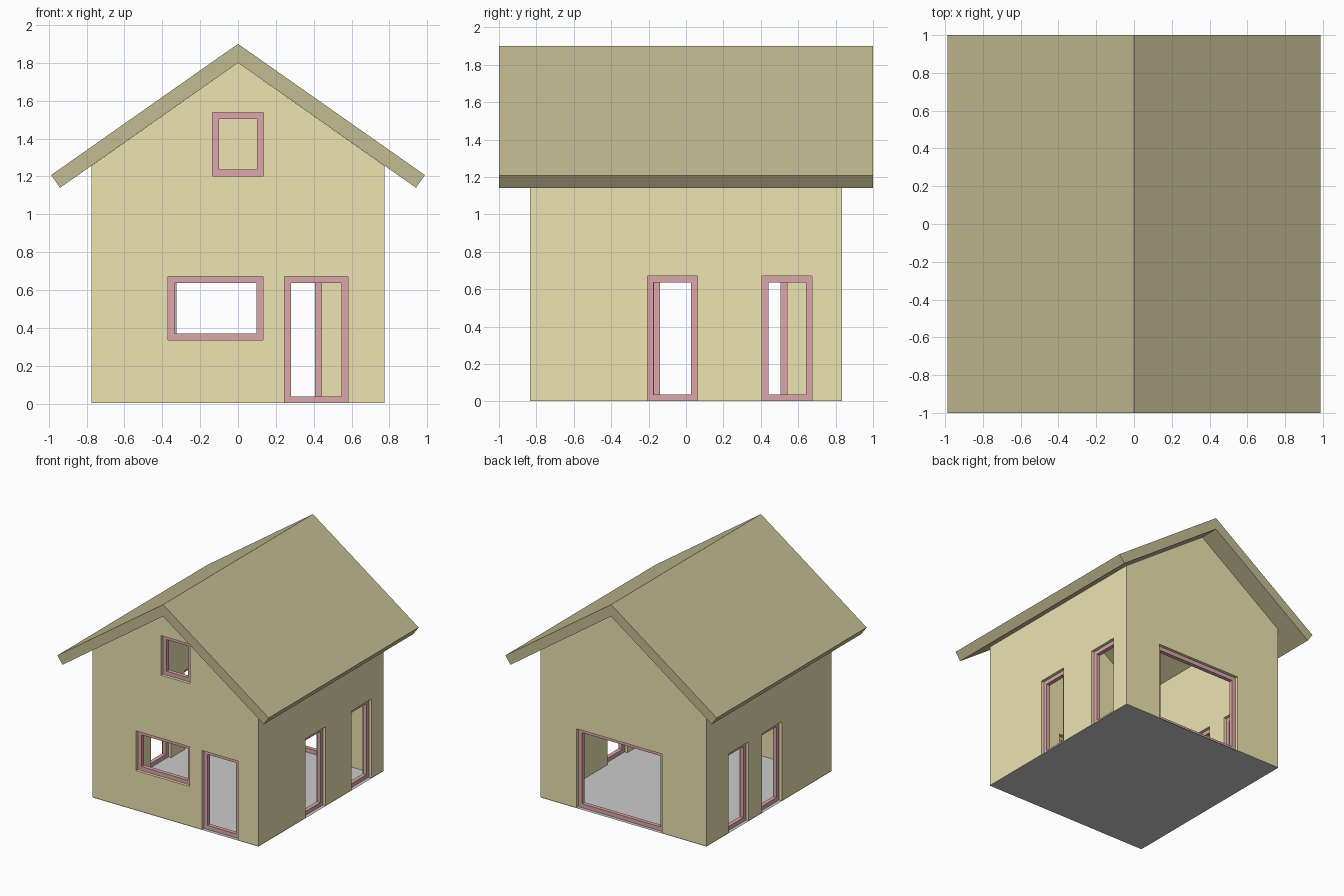
import bpy, bmesh

if "Cube" in bpy.data.objects:
    bpy.data.objects.remove(bpy.data.objects["Cube"])

W, D, T = 0.775, 0.833, 0.083        # wall half width, half depth, thickness
BAR, RECESS, DEEP = 0.034, 0.025, 0.033   # window frame width, setback, depth
Z0 = 0.003


def material(name, rgb):
    m = bpy.data.materials.new(name)
    m.diffuse_color = (*rgb, 1)
    m.use_nodes = True
    m.node_tree.nodes["Principled BSDF"].inputs["Base Color"].default_value = m.diffuse_color
    return m


wall_mat = material("wall_yellow", (0.85, 0.77, 0.44))
roof_mat = material("roof_olive", (0.55, 0.5, 0.29))
frame_mat = material("frame_red", (0.72, 0.39, 0.4))


def finish(name, bm, mat=None):
    bmesh.ops.recalc_face_normals(bm, faces=bm.faces)
    me = bpy.data.meshes.new(name)
    bm.to_mesh(me)
    bm.free()
    ob = bpy.data.objects.new(name, me)
    bpy.context.collection.objects.link(ob)
    if mat:
        me.materials.append(mat)
    return ob


def prism(name, profile, half, mat):
    """Extrude an x-z outline from -half to +half along y."""
    bm = bmesh.new()
    f = bm.faces.new([bm.verts.new((x, -half, z)) for x, z in profile])
    ext = bmesh.ops.extrude_face_region(bm, geom=[f])["geom"]
    vs = [v for v in ext if isinstance(v, bmesh.types.BMVert)]
    bmesh.ops.translate(bm, vec=(0, 2 * half, 0), verts=vs)
    return finish(name, bm, mat)


def add_box(bm, lo, hi):
    vs = bmesh.ops.create_cube(bm, size=1)["verts"]
    for v in vs:
        v.co = [(a + b) / 2 + c * abs(b - a) for a, b, c in zip(lo, hi, v.co)]


def oriented(bm, side, a0, a1, d0, d1, z0, z1):
    """Box on one wall: a = along the wall, d = depth inward from its face."""
    if side in ("front", "back"):
        s = -1 if side == "front" else 1
        add_box(bm, (a0, s * (D - d0), z0), (a1, s * (D - d1), z1))
    else:
        s = -1 if side == "left" else 1
        add_box(bm, (s * (W - d0), a0, z0), (s * (W - d1), a1, z1))


def cut(ob, cutter):
    mod = ob.modifiers.new("cut", "BOOLEAN")
    mod.operation, mod.solver, mod.object = "DIFFERENCE", "EXACT", cutter
    cutter.hide_render = True
    bpy.context.view_layer.objects.active = ob
    bpy.ops.object.modifier_apply(modifier=mod.name)
    bpy.data.objects.remove(cutter)


# Openings: name, wall, start, end, bottom, top
openings = [
    ("front_window", "front", -0.37, 0.132, 0.335, 0.67),
    ("front_door", "front", 0.246, 0.581, Z0, 0.67),
    ("attic_window", "front", -0.134, 0.134, 1.203, 1.537),
    ("terrace_door", "back", -0.36, 0.44, Z0, 0.67),
    ("right_door_a", "right", -0.207, 0.062, Z0, 0.67),
    ("right_door_b", "right", 0.407, 0.675, Z0, 0.67),
    ("left_door_a", "left", -0.172, 0.096, Z0, 0.67),
    ("left_door_b", "left", 0.272, 0.54, Z0, 0.67),
]

# Gabled wall shell, hollowed out and pierced by the openings
eave = 1.8 - 0.703 * W
walls = prism("walls", [(-W, Z0), (W, Z0), (W, eave), (0, 1.8), (-W, eave)], D, wall_mat)
bm = bmesh.new()
add_box(bm, (-W + T, -D + T, -1), (W - T, D - T, 3))
cut(walls, finish("core_cutter", bm))
bm = bmesh.new()
for _, side, a0, a1, z0, z1 in openings:
    oriented(bm, side, a0, a1, -0.05, T + 0.05, z0 if z0 > 0.1 else -0.05, z1)
cut(walls, finish("opening_cutter", bm))

# Red frames set back in each opening
for name, side, a0, a1, z0, z1 in openings:
    bm = bmesh.new()
    d0, d1 = RECESS, RECESS + DEEP
    oriented(bm, side, a0, a0 + BAR, d0, d1, z0, z1)
    oriented(bm, side, a1 - BAR, a1, d0, d1, z0, z1)
    oriented(bm, side, a0 + BAR, a1 - BAR, d0, d1, z0, z0 + BAR)
    oriented(bm, side, a0 + BAR, a1 - BAR, d0, d1, z1 - BAR, z1)
    finish(name + "_frame", bm, frame_mat)

# Pitched roof
prism("roof", [(0, 1.9), (0.987, 1.207), (0.94, 1.14), (0, 1.8),
               (-0.94, 1.14), (-0.987, 1.207)], 1.0, roof_mat)

# Floor sheet
bm = bmesh.new()
bm.faces.new([bm.verts.new((x * W, y * D, 0)) for x, y in ((-1, -1), (1, -1), (1, 1), (-1, 1))])
finish("floor", bm)
